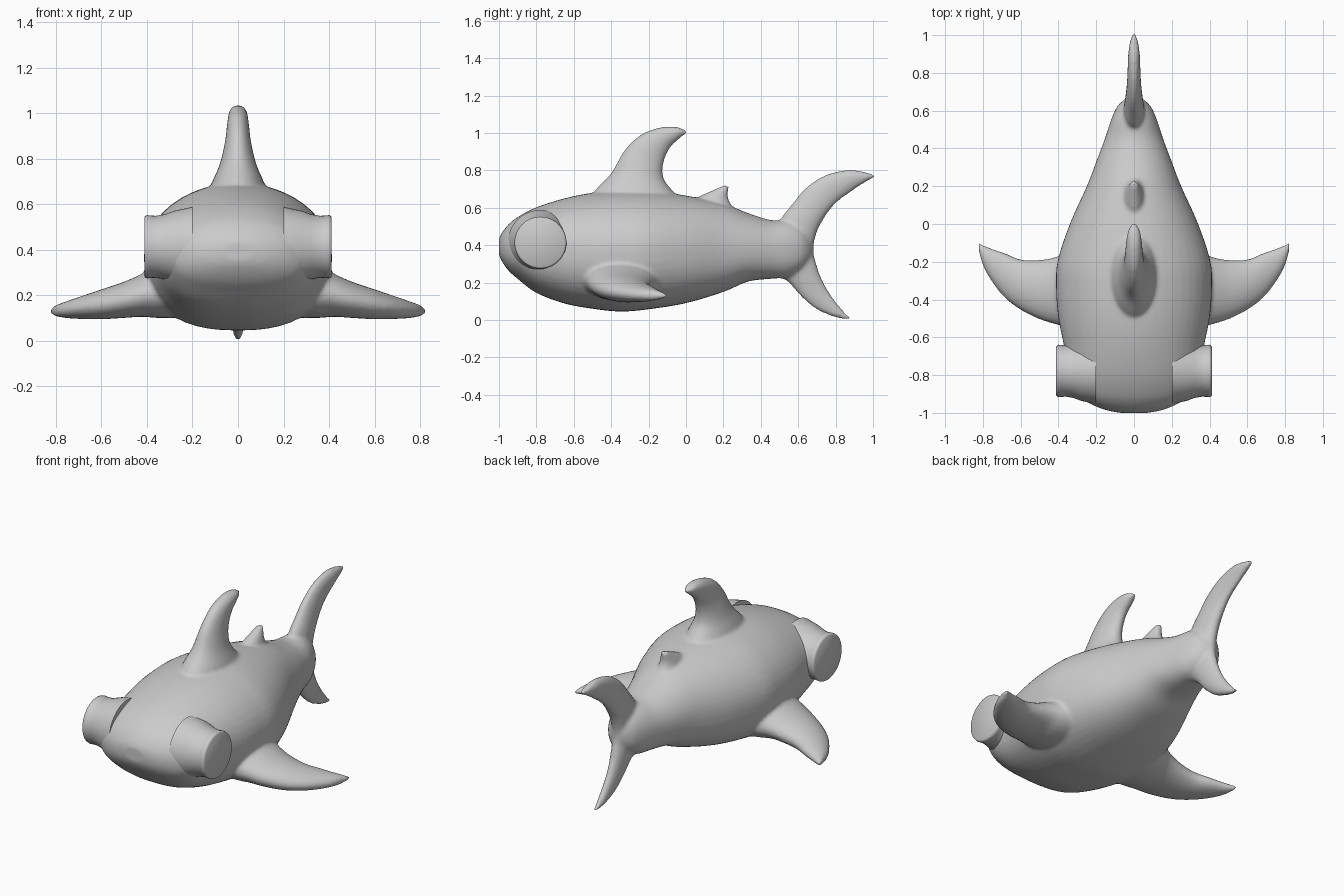
import bpy, bmesh
from math import sin, cos, pi
from mathutils import Vector

if "Cube" in bpy.data.objects:
    bpy.data.objects.remove(bpy.data.objects["Cube"])


def smooth_rows(rows, steps=5):
    """Catmull-Rom interpolation of section rows."""
    out = []
    n = len(rows)
    for i in range(n - 1):
        p = [rows[max(0, min(n - 1, i + k))] for k in (-1, 0, 1, 2)]
        for s in range(steps):
            t = s / steps
            out.append([0.5 * (2 * b + (c - a) * t + (2 * a - 5 * b + 4 * c - d) * t * t
                               + (3 * b - a - 3 * c + d) * t ** 3) for a, b, c, d in zip(*p)])
    return out + [list(rows[-1])]


def loft(name, rings):
    bm = bmesh.new()
    loops = [[bm.verts.new(co) for co in ring] for ring in rings]
    n = len(loops[0])
    for a, b in zip(loops, loops[1:]):
        for i in range(n):
            bm.faces.new((a[i], a[(i + 1) % n], b[(i + 1) % n], b[i]))
    bm.faces.new(loops[0])
    bm.faces.new(loops[-1])
    bmesh.ops.recalc_face_normals(bm, faces=bm.faces)
    me = bpy.data.meshes.new(name)
    bm.to_mesh(me)
    bm.free()
    ob = bpy.data.objects.new(name, me)
    bpy.context.collection.objects.link(ob)
    return ob


def blade(name, rows, normal, n=24):
    """Fin with elliptical sections: lead xyz, trail xyz, half thickness."""
    rings = []
    for r in smooth_rows(rows):
        a, b, t = Vector(r[:3]), Vector(r[3:6]), max(r[6], 0.004)
        mid, half = (a + b) / 2, (a - b) / 2
        rings.append([mid + half * cos(2 * pi * k / n) + Vector(normal) * t * sin(2 * pi * k / n)
                      for k in range(n)])
    return loft(name, rings)


def upright(name, rows):
    return blade(name, [(0, a, b, 0, c, d, t) for a, b, c, d, t in rows], (1, 0, 0))


# Body: y, half width, top z, bottom z, widest z
body_rows = [(-1.0, .07, .435, .35, .39), (-.985, .15, .465, .315, .385), (-.95, .235, .51, .265, .38),
             (-.9, .30, .55, .22, .38), (-.8, .345, .602, .145, .38), (-.65, .37, .65, .088, .38),
             (-.5, .40, .68, .06, .37), (-.35, .412, .692, .045, .37), (-.2, .405, .69, .057, .37),
             (0, .34, .665, .09, .37), (.2, .25, .622, .15, .37), (.33, .20, .572, .205, .38),
             (.45, .155, .535, .22, .38), (.55, .122, .53, .23, .38), (.62, .09, .50, .27, .38),
             (.66, .05, .45, .32, .38), (.675, .02, .41, .36, .38)]
rings = []
for y, w, top, bot, mid in smooth_rows(body_rows):
    ring = []
    for k in range(48):
        c, s = cos(2 * pi * k / 48), sin(2 * pi * k / 48)
        e = 1 if s > 0 else 0.82
        x = w * abs(c) ** e * (1 if c > 0 else -1)
        z = mid + (top - mid) * s if s > 0 else mid - (mid - bot) * abs(s) ** e
        ring.append((x, y, z))
    rings.append(ring)
body = loft("shark_body", rings)

# Upright fins: lead y,z, trail y,z, half thickness
dorsal = upright("dorsal_fin", [
    (-.52, .64, .0, .62, .135), (-.48, .70, -.07, .69, .115), (-.40, .785, -.12, .76, .082),
    (-.335, .90, -.12, .84, .058), (-.25, .985, -.085, .92, .048), (-.15, 1.027, -.045, .96, .042),
    (-.06, 1.034, -.015, .985, .032), (.0, 1.015, .003, .995, .012)])
rear_dorsal = upright("rear_dorsal_fin", [
    (.03, .62, .28, .57, .06), (.07, .66, .24, .62, .05), (.135, .69, .224, .66, .035),
    (.19, .715, .226, .69, .024), (.215, .722, .23, .71, .014)])
tail = upright("tail_fin", [
    (.885, .0, .885, .008, .008), (.80, .013, .845, .045, .02), (.70, .055, .785, .12, .028),
    (.62, .12, .735, .20, .035), (.55, .20, .70, .29, .045), (.47, .27, .682, .38, .055),
    (.49, .50, .705, .48, .055), (.575, .63, .76, .575, .045), (.65, .715, .82, .64, .038),
    (.75, .777, .89, .69, .034), (.87, .803, .95, .73, .03), (.97, .788, .995, .755, .018),
    (1.01, .775, 1.01, .768, .006)])

# Side fins: x, lead y, trail y, z, half thickness
side_rows = [(.28, -.56, -.11, .215, .115), (.36, -.545, -.15, .21, .11), (.42, -.53, -.175, .20, .095),
             (.5, -.505, -.19, .18, .08), (.6, -.455, -.187, .16, .066), (.68, -.395, -.155, .147, .052),
             (.75, -.31, -.13, .137, .038), (.80, -.22, -.11, .132, .025), (.825, -.13, -.095, .13, .01)]
side_fins = [blade("side_fin", [(m * x, l, z, m * x, t, z, h) for x, l, t, z, h in side_rows], (0, 0, 1))
             for m in (1, -1)]

# Blend the body and fins into one smooth skin
bpy.ops.object.select_all(action='DESELECT')
for ob in (body, dorsal, rear_dorsal, tail, *side_fins):
    ob.select_set(True)
bpy.context.view_layer.objects.active = body
bpy.ops.object.join()
remesh = body.modifiers.new("Blend", 'REMESH')
remesh.mode = 'VOXEL'
remesh.voxel_size = 0.01
remesh.use_smooth_shade = True
soften = body.modifiers.new("Soften", 'SMOOTH')
soften.factor = 0.5
soften.iterations = 9

# Eye stalks with flat discs: x, radius
stalk = [(.2, .175), (.28, .158), (.32, .143), (.36, .136), (.385, .137), (.398, .139), (.407, .136), (.412, .129)]
for side, m in (("right", 1), ("left", -1)):
    eye = loft(side + "_eye", [[(m * x, -.778 + r * cos(2 * pi * k / 48), .413 + r * sin(2 * pi * k / 48))
                                for k in range(48)] for x, r in stalk])
    bpy.ops.object.select_all(action='DESELECT')
    eye.select_set(True)
    bpy.context.view_layer.objects.active = eye
    bpy.ops.object.shade_smooth_by_angle(angle=0.7)
